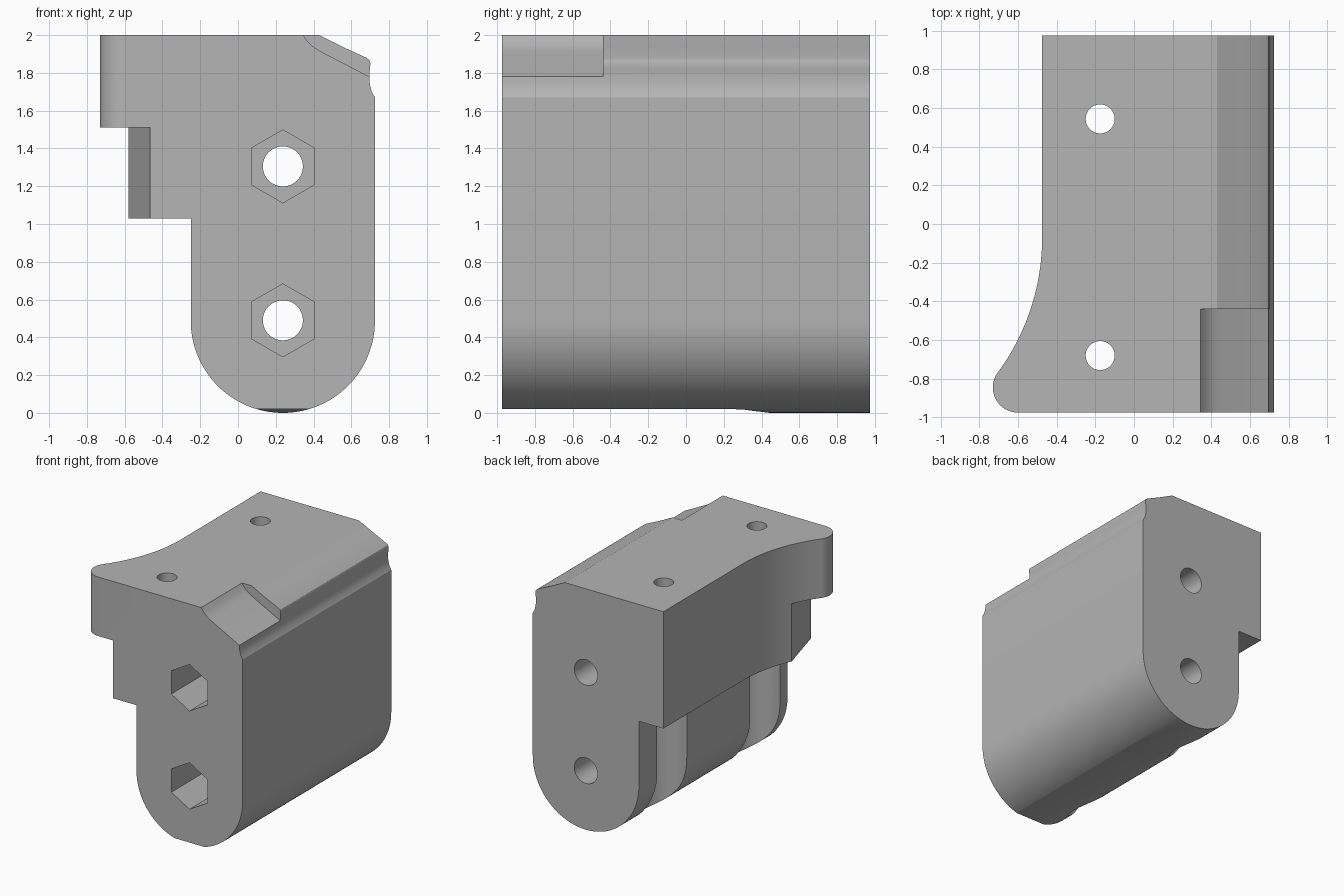
import bpy, bmesh
from math import sin, cos, radians

cube = bpy.data.objects.get("Cube")
if cube:
    bpy.data.objects.remove(cube, do_unlink=True)

grey = bpy.data.materials.new("plain_grey")
grey.use_nodes = True
colour = (0.46, 0.46, 0.46, 1)
grey.diffuse_color = colour
grey.node_tree.nodes["Principled BSDF"].inputs["Base Color"].default_value = colour


def arc(cx, cy, r, start, end, n):
    """Points along a circular arc, angles in degrees."""
    angles = [radians(start + (end - start) * i / n) for i in range(n + 1)]
    return [(cx + r * cos(a), cy + r * sin(a)) for a in angles]


def circle(cx, cy, r, n=48, start=0):
    return arc(cx, cy, r, start, start + 360, n)[:-1]


def prism(name, outline, axis, low, high):
    """Extrude a closed outline along x, y or z."""
    place = {"x": lambda a, b, d: (d, a, b),
             "y": lambda a, b, d: (a, d, b),
             "z": lambda a, b, d: (a, b, d)}[axis]
    bm = bmesh.new()
    ends = [[bm.verts.new(place(a, b, d)) for a, b in outline] for d in (low, high)]
    for ring in ends:
        bm.faces.new(ring)
    n = len(outline)
    for i in range(n):
        j = (i + 1) % n
        bm.faces.new((ends[0][i], ends[0][j], ends[1][j], ends[1][i]))
    bmesh.ops.recalc_face_normals(bm, faces=bm.faces)
    mesh = bpy.data.meshes.new(name)
    bm.to_mesh(mesh)
    bm.free()
    mesh.materials.append(grey)
    obj = bpy.data.objects.new(name, mesh)
    bpy.context.collection.objects.link(obj)
    return obj


def combine(target, tool, operation="DIFFERENCE"):
    """Apply a boolean and remove the tool object."""
    mod = target.modifiers.new("combine", "BOOLEAN")
    mod.operation = operation
    mod.solver = "EXACT"
    mod.object = tool
    bpy.context.view_layer.objects.active = target
    bpy.ops.object.modifier_apply(modifier=mod.name)
    bpy.data.objects.remove(tool, do_unlink=True)


HALF = 0.975      # half of the depth
MID = 0.2375      # centre line of the rounded body
RAD = 0.4875      # radius of the rounded bottom

# Rounded body with a lipped upper right edge
lip = [(0.725, 1.67), (0.708, 1.70), (0.698, 1.74), (0.695, 1.78), (0.698, 1.82),
       (0.701, 1.85), (0.695, 1.868), (0.68, 1.88), (0.56, 1.935), (0.48, 1.975), (0.43, 2)]
body = prism("clamp_body", arc(MID, RAD, RAD, 180, 360, 64) + lip + [(-0.25, 2)],
             "y", -HALF, HALF)

# Side block with a sweeping edge and a rounded front corner
side = [(0.1, -HALF), (0.1, HALF), (-0.475, HALF)]
side += arc(-1.652, -0.07, 1.177, 0, -36.4, 24)
side += arc(-0.6, -0.845, 0.13, 143.6, 270, 16)
block = prism("side_block", side, "z", 1.03, 2)

# Undercut below the front hook
undercut = [(-0.441, -1.06), (-0.606, -0.465), (-1, -0.465), (-1, -1.06)]
combine(block, prism("undercut", undercut, "z", 0.9, 1.51))
combine(body, block, "UNION")

# Sloped notch at the front of the upper right edge
notch = [(0.33, 2.02), (0.345, 2), (0.37, 1.965), (0.4, 1.937), (0.435, 1.915),
         (0.695, 1.78), (0.9, 1.78), (0.9, 2.1), (0.33, 2.1)]
combine(body, prism("notch", notch, "y", -1.1, -0.44))

# Flat along the front of the underside
flat = [(-1.1, -0.1), (-1.1, 0.02), (0.25, 0.02), (0.31, 0.017), (0.36, 0.01),
        (0.41, 0.004), (0.46, -0.002), (0.46, -0.1)]
combine(body, prism("flat", flat, "x", -1, 1))

# Cross bolts with hexagonal nut pockets
for z in (0.49, 1.305):
    combine(body, prism("bolt_hole", circle(MID, z, 0.106), "y", -1.1, 1.1))
    combine(body, prism("nut_pocket", circle(MID, z, 0.193, 6, 30), "y", -1.1, -0.5))

# Upright screw holes with clearance channels below the side block
for y in (0.543, -0.68):
    combine(body, prism("screw_hole", circle(-0.175, y, 0.075), "z", 0.8, 2.1))
    combine(body, prism("channel", circle(-0.175, y, 0.21), "z", -0.1, 1.03))

# Smooth the curves, keep the edges crisp
bpy.ops.object.select_all(action="DESELECT")
body.select_set(True)
bpy.context.view_layer.objects.active = body
bpy.ops.object.shade_smooth_by_angle(angle=radians(25))
